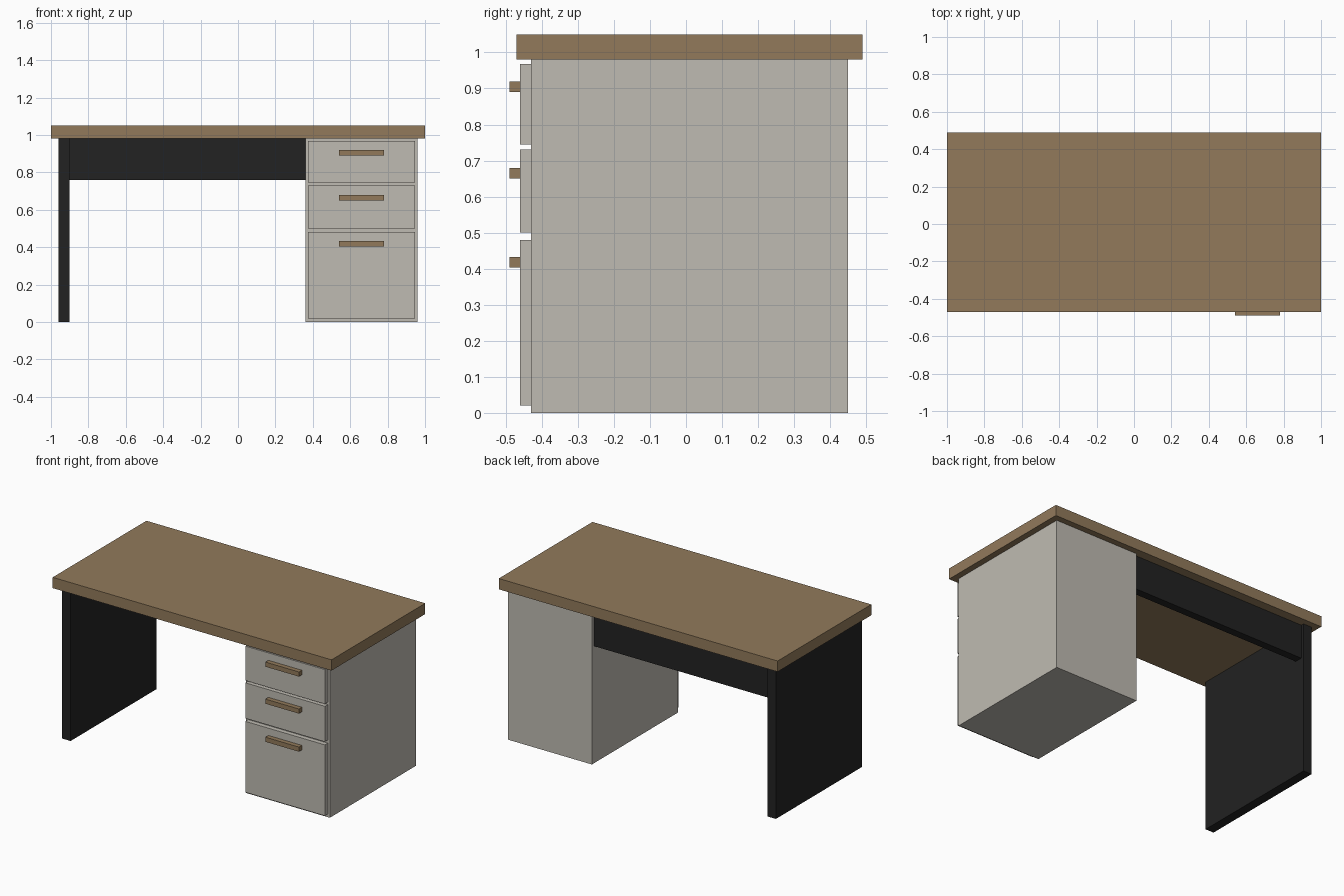
import bpy
import bmesh

if "Cube" in bpy.data.objects:
    bpy.data.objects.remove(bpy.data.objects["Cube"])


def material(name, rgb):
    m = bpy.data.materials.new(name)
    m.diffuse_color = (*rgb, 1.0)
    m.use_nodes = True
    m.node_tree.nodes["Principled BSDF"].inputs["Base Color"].default_value = m.diffuse_color
    return m


wood = material("brown wood", (0.287, 0.195, 0.105))
grey = material("warm grey", (0.521, 0.497, 0.445))
black = material("soft black", (0.016, 0.016, 0.016))


def box(name, x, y, z, mat):
    """Box from (min, max) ranges on each axis."""
    bm = bmesh.new()
    bmesh.ops.create_cube(bm, size=1.0)
    for v in bm.verts:
        v.co = [r[0] if c < 0 else r[1] for c, r in zip(v.co, (x, y, z))]
    mesh = bpy.data.meshes.new(name)
    bm.to_mesh(mesh)
    bm.free()
    mesh.materials.append(mat)
    obj = bpy.data.objects.new(name, mesh)
    bpy.context.collection.objects.link(obj)
    return obj


DEPTH = (-0.43, 0.45)

# Table top, overhanging the supports
box("table_top", (-1.0, 1.0), (-0.47, 0.49), (0.98, 1.05), wood)

# Supports and the panel between them
box("side_panel", (-0.96, -0.90), DEPTH, (0.0, 0.98), black)
box("back_panel", (-0.90, 0.36), (0.38, 0.43), (0.76, 0.98), black)
box("cabinet", (0.36, 0.96), DEPTH, (0.0, 0.98), grey)

# Drawer fronts with bar handles: (name, bottom, top, handle bottom)
for name, low, high, bar in (("top", 0.745, 0.968, 0.89),
                             ("middle", 0.50, 0.73, 0.65),
                             ("bottom", 0.02, 0.48, 0.403)):
    box(name + "_drawer", (0.375, 0.945), (-0.46, -0.43), (low, high), grey)
    box(name + "_handle", (0.54, 0.78), (-0.49, -0.46), (bar, bar + 0.03), wood)
